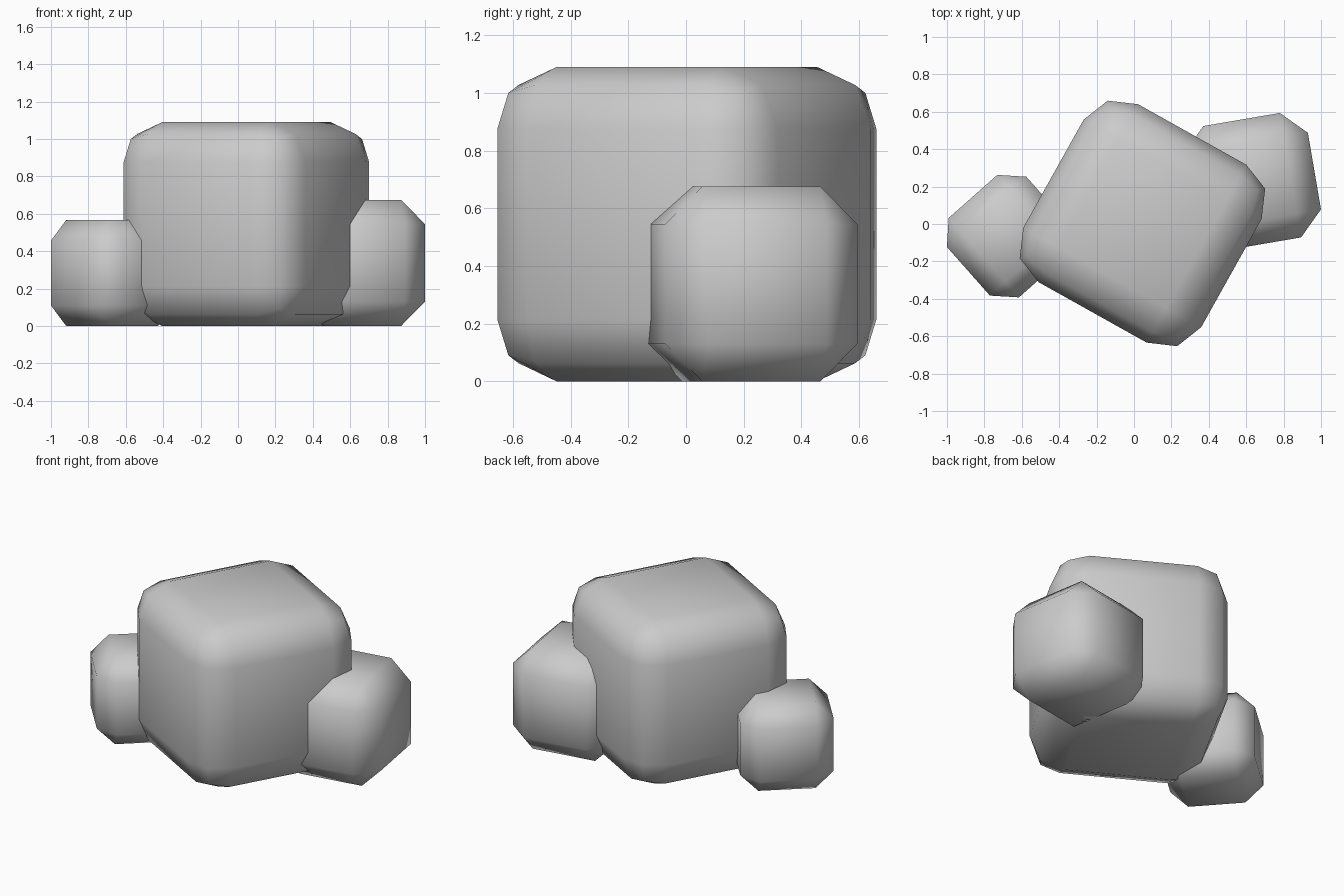
import bpy
import math

if "Cube" in bpy.data.objects:
    bpy.data.objects.remove(bpy.data.objects["Cube"])


def rock(name, x, y, size, angle, bevel, segments):
    """Bevelled cube boulder resting on the ground."""
    bpy.ops.mesh.primitive_cube_add(size=size, location=(x, y, size / 2),
                                    rotation=(0, 0, math.radians(angle)))
    obj = bpy.context.object
    obj.name = name
    mod = obj.modifiers.new("rounded_edges", 'BEVEL')
    mod.width = bevel
    mod.segments = segments
    mod.limit_method = 'NONE'
    bpy.ops.object.shade_smooth()
    return obj


# Large central boulder with rounded edges
rock("large_boulder", 0.045, 0.003, 1.09, -29.2, 0.214, 2)

# Smaller chamfered boulders leaning into it
rock("right_boulder", 0.632, 0.226, 0.675, 9.7, 0.13, 1)
rock("left_boulder", -0.673, -0.065, 0.567, 41.5, 0.11, 1)
